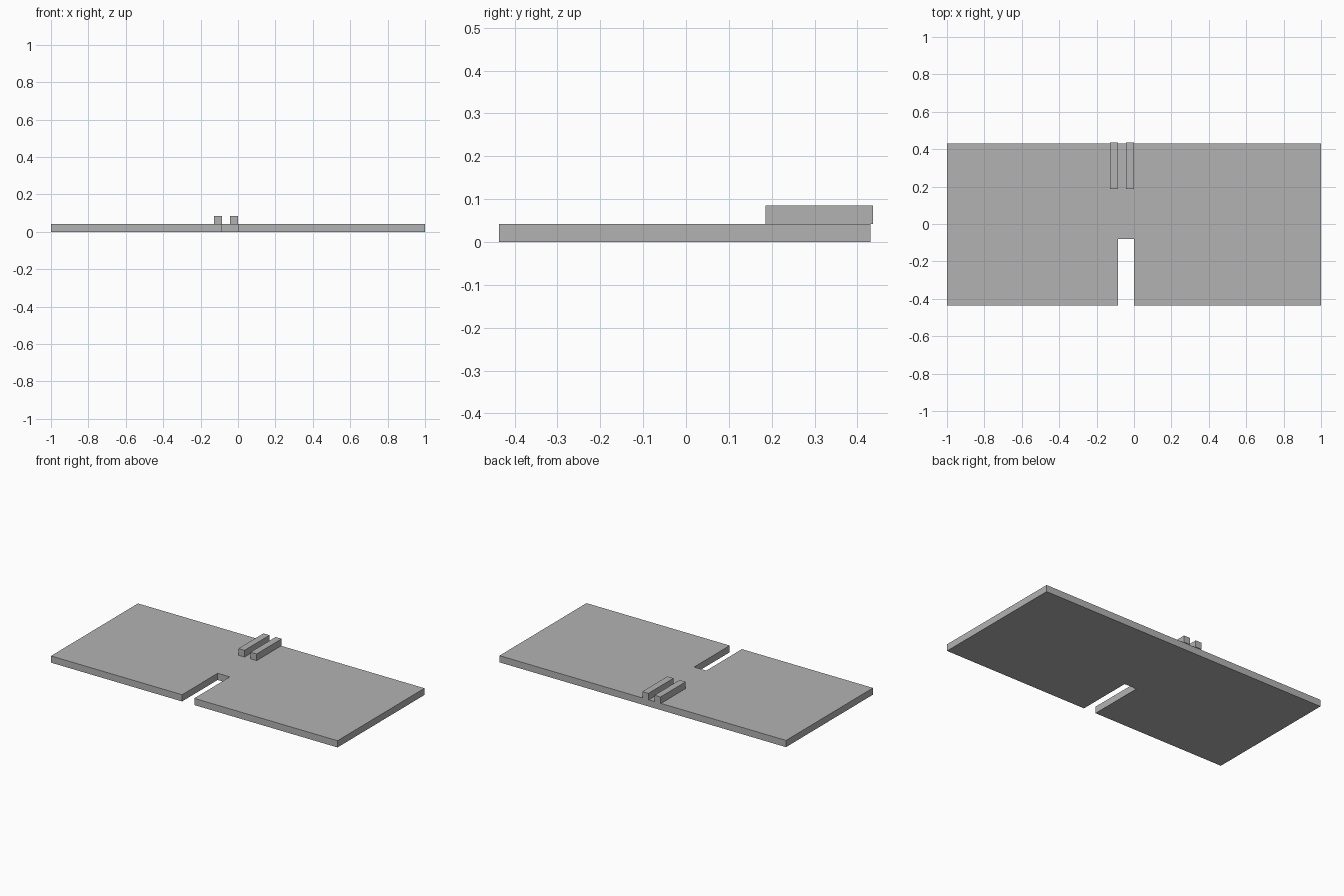
import bpy
import bmesh

cube = bpy.data.objects.get("Cube")
if cube:
    bpy.data.objects.remove(cube, do_unlink=True)

# Single grey material
GREY = (0.45, 0.45, 0.45, 1.0)
grey = bpy.data.materials.new("plain_grey")
grey.use_nodes = True
grey.diffuse_color = GREY
grey.node_tree.nodes["Principled BSDF"].inputs["Base Color"].default_value = GREY


def extrude_outline(name, outline, bottom, top):
    """Extrude a counter-clockwise XY outline into a flat-faced solid."""
    bm = bmesh.new()
    base = bm.faces.new([bm.verts.new((x, y, bottom)) for x, y in outline])
    result = bmesh.ops.extrude_face_region(bm, geom=[base], use_keep_orig=True)
    lifted = [v for v in result["geom"] if isinstance(v, bmesh.types.BMVert)]
    bmesh.ops.translate(bm, verts=lifted, vec=(0, 0, top - bottom))
    bmesh.ops.recalc_face_normals(bm, faces=bm.faces)
    mesh = bpy.data.meshes.new(name)
    bm.to_mesh(mesh)
    bm.free()
    mesh.materials.append(grey)
    obj = bpy.data.objects.new(name, mesh)
    bpy.context.collection.objects.link(obj)
    return obj


THICK = 0.0425
FRONT, BACK = -0.436, 0.431
SLOT_LEFT, SLOT_RIGHT, SLOT_END = 0.0, -0.085, -0.081

# Flat panel with an open slot in the front edge
extrude_outline("slotted_panel", [
    (-1, FRONT), (SLOT_RIGHT, FRONT), (SLOT_RIGHT, SLOT_END),
    (SLOT_LEFT, SLOT_END), (SLOT_LEFT, FRONT), (1, FRONT),
    (1, BACK), (-1, BACK)], 0, THICK)

# Pair of guide rails at the back edge, slightly overhanging it
RAIL_FRONT, RAIL_BACK = 0.186, 0.436
for name, x in (("right_rail", -0.1275), ("left_rail", -0.0425)):
    w = THICK
    extrude_outline(name, [(x, RAIL_FRONT), (x + w, RAIL_FRONT),
                           (x + w, RAIL_BACK), (x, RAIL_BACK)],
                    THICK, 2 * THICK)
